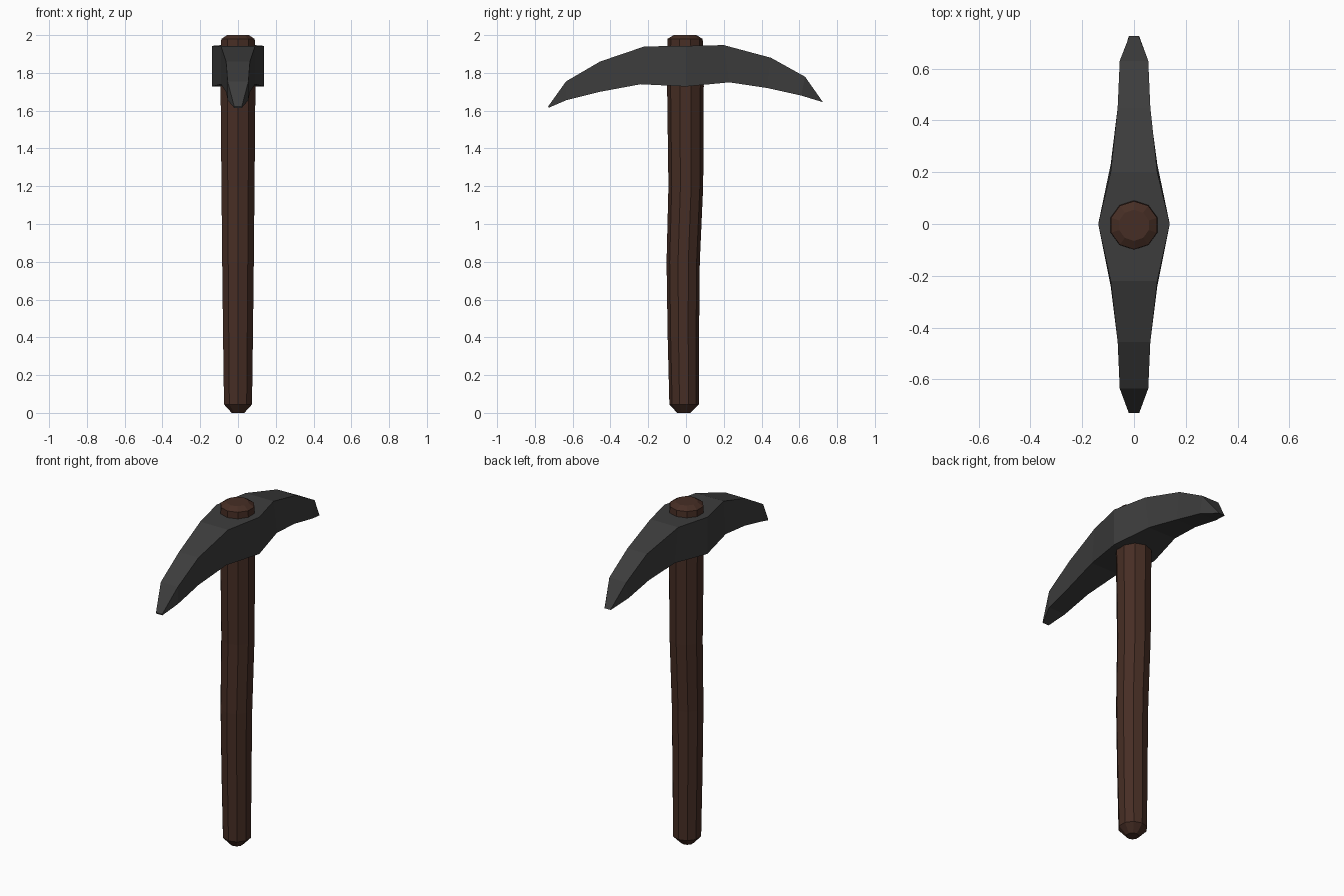
import bpy, bmesh, math

if "Cube" in bpy.data.objects:
    bpy.data.objects.remove(bpy.data.objects["Cube"])


def material(name, rgb):
    m = bpy.data.materials.new(name)
    m.diffuse_color = (*rgb, 1)
    m.use_nodes = True
    m.node_tree.nodes["Principled BSDF"].inputs["Base Color"].default_value = m.diffuse_color
    return m


def loft(name, rings, mat):
    """Skin a list of closed vertex rings and cap both ends, flat shaded."""
    bm = bmesh.new()
    loops = [[bm.verts.new(p) for p in ring] for ring in rings]
    n = len(loops[0])
    for a, b in zip(loops, loops[1:]):
        for i in range(n):
            j = (i + 1) % n
            bm.faces.new((a[i], a[j], b[j], b[i]))
    bm.faces.new(loops[0][::-1])
    bm.faces.new(loops[-1])
    bmesh.ops.recalc_face_normals(bm, faces=bm.faces)
    mesh = bpy.data.meshes.new(name)
    bm.to_mesh(mesh)
    bm.free()
    mesh.materials.append(mat)
    ob = bpy.data.objects.new(name, mesh)
    bpy.context.collection.objects.link(ob)
    return ob


wood = material("dark wood", (0.062, 0.027, 0.018))
iron = material("dark iron", (0.046, 0.046, 0.046))

# Handle: slightly bent shaft with rounded ends (z, radius, y offset)
SIDES = 10
shaft = [(0.0, 0.035, -0.012), (0.045, 0.078, -0.01), (0.4, 0.083, -0.014),
         (0.8, 0.088, -0.015), (1.2, 0.092, -0.001), (1.73, 0.097, -0.003),
         (1.94, 0.095, -0.004), (1.98, 0.093, -0.005), (2.0, 0.06, -0.005)]
loft("handle", [[(r * math.cos(math.tau * (i + 0.5) / SIDES),
                  y + r * math.sin(math.tau * (i + 0.5) / SIDES), z)
                 for i in range(SIDES)] for z, r, y in shaft], wood)

# Pick head: curved blade (half width, top y, top z, bottom y, bottom z)
head = [(0.02, -0.73, 1.622, -0.728, 1.615),
        (0.055, -0.635, 1.755, -0.635, 1.655),
        (0.063, -0.455, 1.86, -0.455, 1.70),
        (0.09, -0.22, 1.94, -0.24, 1.74),
        (0.138, 0.0, 1.943, 0.0, 1.728),
        (0.09, 0.2, 1.947, 0.23, 1.75),
        (0.063, 0.45, 1.88, 0.43, 1.72),
        (0.055, 0.63, 1.78, 0.61, 1.68),
        (0.02, 0.72, 1.652, 0.725, 1.645)]
loft("pick_head", [[(-w, yt, zt), (w, yt, zt), (w, yb, zb), (-w, yb, zb)]
                   for w, yt, zt, yb, zb in head], iron)
